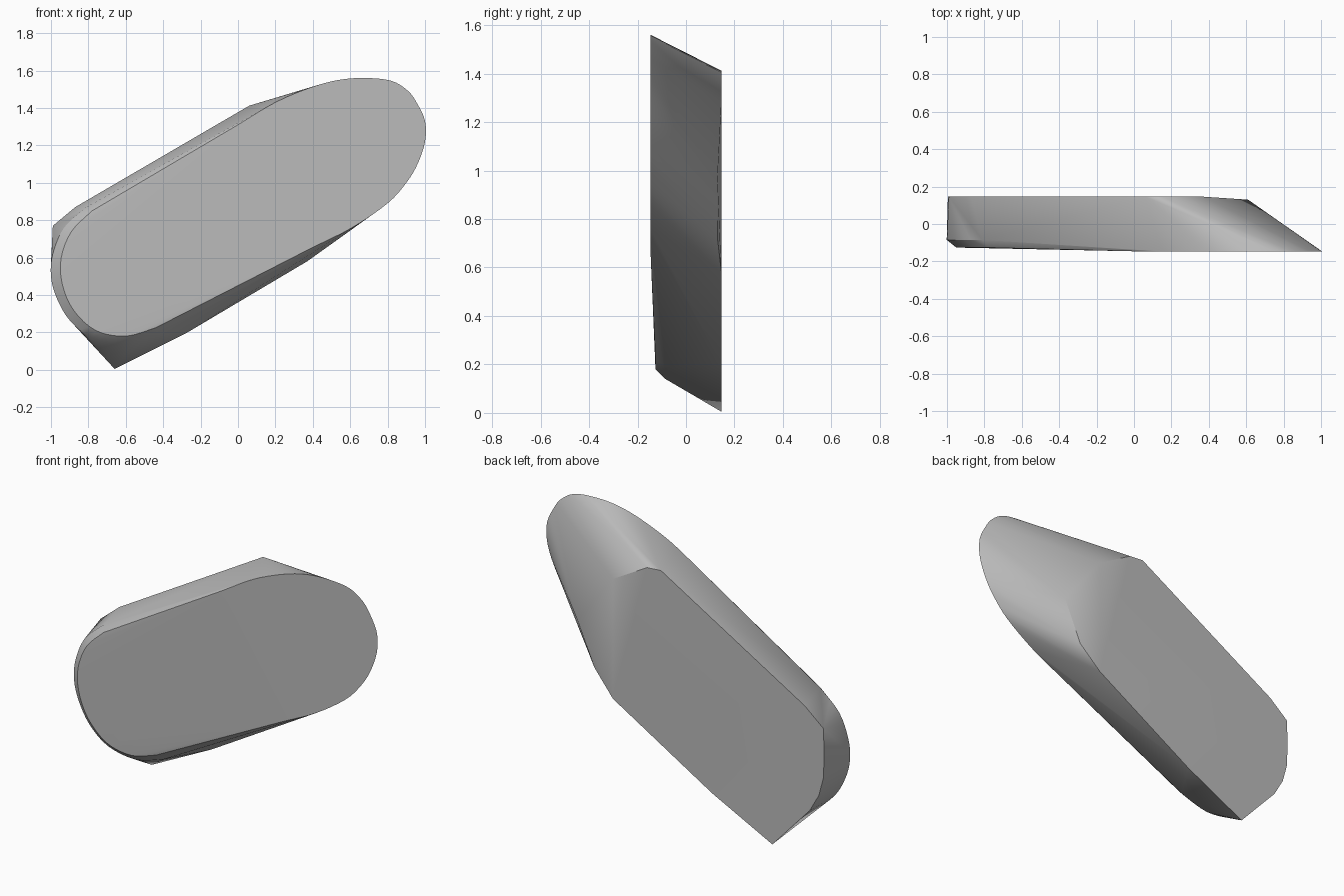
import bpy
import bmesh
import math
from mathutils import Vector

cube = bpy.data.objects.get("Cube")
if cube:
    bpy.data.objects.remove(cube)

FRONT, BACK = -0.146, 0.146


def smooth_path(points, steps=4):
    """Rounded path through (x, z) points."""
    p = [Vector(q) for q in points]
    p = [2 * p[0] - p[1]] + p + [2 * p[-1] - p[-2]]
    out = []
    for a, b, c, d in zip(p, p[1:], p[2:], p[3:]):
        for i in range(steps):
            t = i / steps
            out.append(0.5 * (2 * b + (c - a) * t + (2 * a - 5 * b + 4 * c - d) * t ** 2
                              + (3 * b - a - 3 * c + d) * t ** 3))
    return out + [p[-2]]


def at_depth(path, y):
    return [(q[0], y, q[1]) for q in path]


# Rounded tip on the front plane
tip = smooth_path([(0.0, 1.31), (0.2, 1.43), (0.39, 1.51), (0.54, 1.55), (0.68, 1.56),
                   (0.82, 1.545), (0.91, 1.49), (0.96, 1.42), (1.0, 1.33), (1.0, 1.22),
                   (0.96, 1.1), (0.9, 1.0), (0.8, 0.89), (0.61, 0.76), (0.4, 0.655)])

# Rounded lower end: face edge, then two steps of the softened rim
end = smooth_path([(-0.78, 0.85), (-0.89, 0.74), (-0.945, 0.6), (-0.94, 0.46),
                   (-0.88, 0.32), (-0.76, 0.21), (-0.6, 0.18), (-0.44, 0.225)])
rim = smooth_path([(-0.81, 0.87), (-0.93, 0.76), (-0.99, 0.62), (-1.0, 0.5),
                   (-0.97, 0.385), (-0.9, 0.265), (-0.78, 0.17), (-0.6, 0.14), (-0.42, 0.19)])
middle = [(0.65 * q[0] + 0.35 * e[0], 0.65 * q[1] + 0.35 * e[1])
          for q, e in zip(rim, end)]

# Flat back with its blunt corners
back = [(-0.66, 0.005), (-0.9, 0.265), (-0.96, 0.37), (-0.99, 0.48), (-0.995, 0.62),
        (-0.99, 0.77), (-0.87, 0.87), (0.06, 1.412), (0.15, 1.405), (0.37, 1.28),
        (0.37, 0.58), (-0.27, 0.2), (-0.47, 0.1)]
shoulder = [(0.61, 0.97), (0.5, 0.72)]

points = (at_depth(tip, FRONT) + at_depth(end, -0.126) + at_depth(rim, -0.085)
          + at_depth(back, BACK) + at_depth(shoulder, 0.13))

# Solid skin around all the outlines
bm = bmesh.new()
for q in points:
    bm.verts.new(q)
hull = bmesh.ops.convex_hull(bm, input=bm.verts)
loose = [v for v in bm.verts if not v.link_faces]
bmesh.ops.delete(bm, geom=loose, context="VERTS")
bmesh.ops.dissolve_limit(bm, angle_limit=math.radians(0.5),
                         verts=bm.verts, edges=bm.edges)
bmesh.ops.recalc_face_normals(bm, faces=bm.faces)
mesh = bpy.data.meshes.new("angled_block")
bm.to_mesh(mesh)
bm.free()
block = bpy.data.objects.new("angled_block", mesh)
bpy.context.collection.objects.link(block)

# Plain grey
grey = bpy.data.materials.new("plain grey")
grey.use_nodes = True
grey.diffuse_color = (0.5, 0.5, 0.5, 1)
grey.node_tree.nodes["Principled BSDF"].inputs["Base Color"].default_value = (0.5, 0.5, 0.5, 1)
mesh.materials.append(grey)

bpy.ops.object.select_all(action="DESELECT")
block.select_set(True)
bpy.context.view_layer.objects.active = block
bpy.ops.object.shade_smooth_by_angle(angle=math.radians(30))
